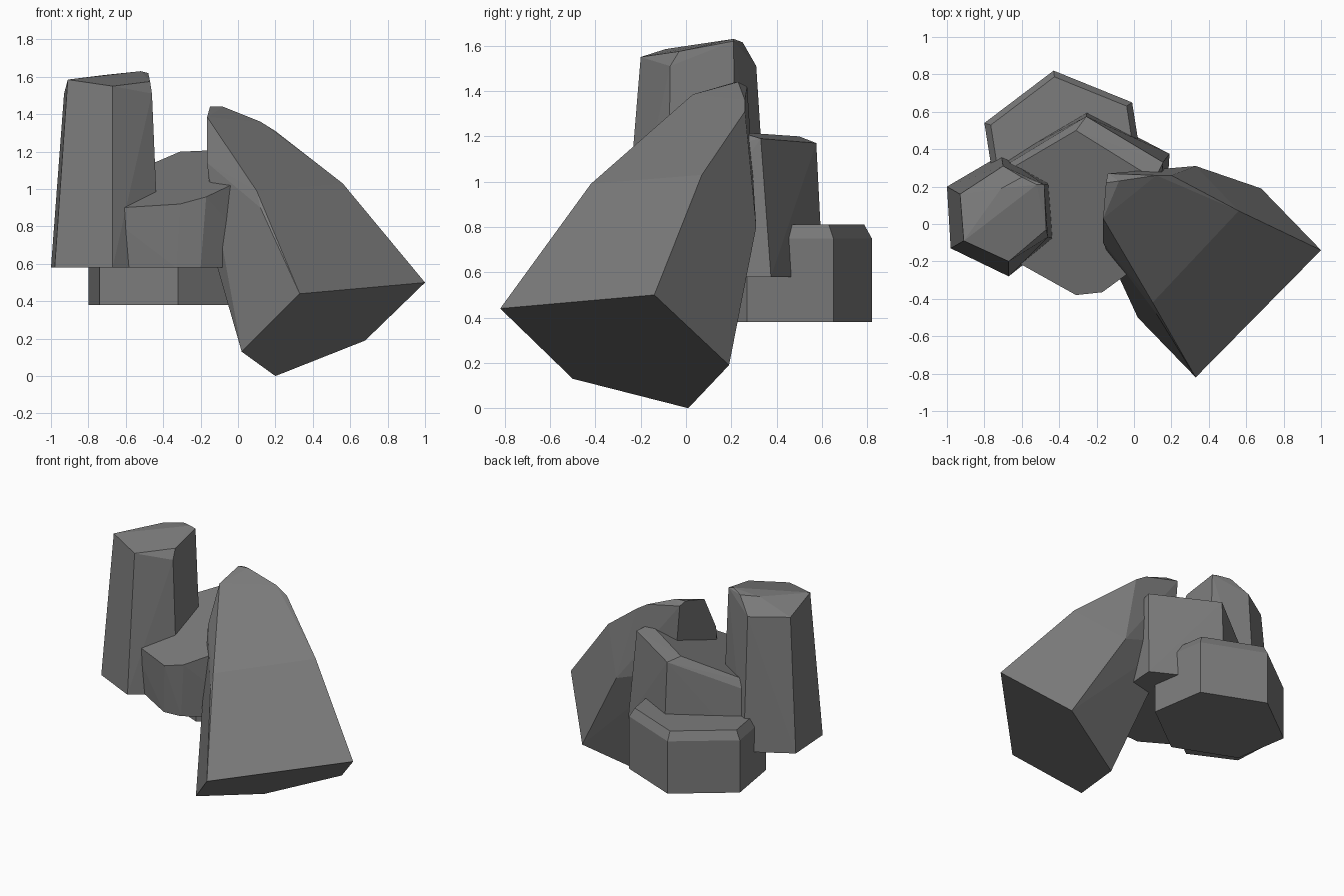
import bpy, bmesh, math

if "Cube" in bpy.data.objects:
    bpy.data.objects.remove(bpy.data.objects["Cube"])

stone = bpy.data.materials.new("dark grey stone")
stone.diffuse_color = (0.2, 0.2, 0.2, 1)
stone.use_nodes = True
stone.node_tree.nodes["Principled BSDF"].inputs["Base Color"].default_value = stone.diffuse_color


def rock(name, points):
    """Faceted stone: convex hull of its corner points, near-flat triangles merged."""
    bm = bmesh.new()
    for p in points:
        bm.verts.new(p)
    res = bmesh.ops.convex_hull(bm, input=bm.verts[:])
    loose = [v for v in bm.verts if not v.link_faces]
    bmesh.ops.delete(bm, geom=loose, context='VERTS')
    bmesh.ops.dissolve_limit(bm, angle_limit=math.radians(2),
                             verts=bm.verts[:], edges=bm.edges[:])
    bmesh.ops.recalc_face_normals(bm, faces=bm.faces[:])
    me = bpy.data.meshes.new(name)
    bm.to_mesh(me)
    bm.free()
    me.materials.append(stone)
    ob = bpy.data.objects.new(name, me)
    bpy.context.collection.objects.link(ob)
    return ob


def ring(pts, z):
    return [(x, y, z) for x, y in pts]


# low hexagonal stone at the back, chamfered top
low = [(-.80, .54), (-.43, .82), (-.01, .65), (.05, .27), (-.32, -.01), (-.74, .16)]
inset = [(-.375 + (x + .375) * .92, .405 + (y - .405) * .92) for x, y in low]
rock("low_back_stone", ring(low, .38) + ring(low, .75) + ring(inset, .81))

# tall column on the left, hexagonal and tapered
column = [(-1, .20), (-.71, .37), (-.44, .22), (-.42, -.08), (-.67, -.28), (-.98, -.13)]
rock("tall_left_stone", ring(column, .58) + [
    (-.91, -.09, 1.585), (-.67, -.20, 1.55), (-.46, -.07, 1.51), (-.47, -.03, 1.575),
    (-.48, .21, 1.62), (-.52, .21, 1.63), (-.60, .25, 1.615), (-.71, .19, 1.61),
    (-.93, .16, 1.51), (-.70, .31, 1.51), (-.48, .21, 1.53)])

# middle stone with a slanted top plane and chamfered back edge
base = [(-.25, .605), (.19, .375), (.16, -.10), (-.20, -.35), (-.33, -.36),
        (-.72, -.13), (-.70, .34)]
top = [(-.31, .50), (.11, .24), (.10, -.15), (-.04, -.27), (-.17, -.365), (-.31, -.38),
       (-.74, -.14), (-.72, .26)]
slanted = [(x, y, 1.115 + .24 * x + .318 * y) for x, y in top]
rock("middle_stone", ring(base, .58) + slanted + [
    (-.255, .575, 1.17), (.155, .33, 1.19), (-.66, .33, 1.0)])

# large leaning stone on the right
rock("leaning_right_stone", [
    # tilted underside
    (1, -.14, .50), (.33, -.82, .44), (.02, -.50, .13), (.20, .01, 0), (.68, .19, .19),
    # edges up the sides
    (.56, .07, 1.03), (.20, .26, 1.31), (.33, .31, .80), (.12, -.48, .90), (.10, -.42, .99),
    (-.11, -.20, .58), (-.165, -.10, 1.14),
    # blunt tip
    (-.165, .03, 1.385), (-.15, .22, 1.44), (-.08, .23, 1.44), (-.14, .27, 1.42),
    (.12, .26, 1.36), (-.10, .27, .95)])
